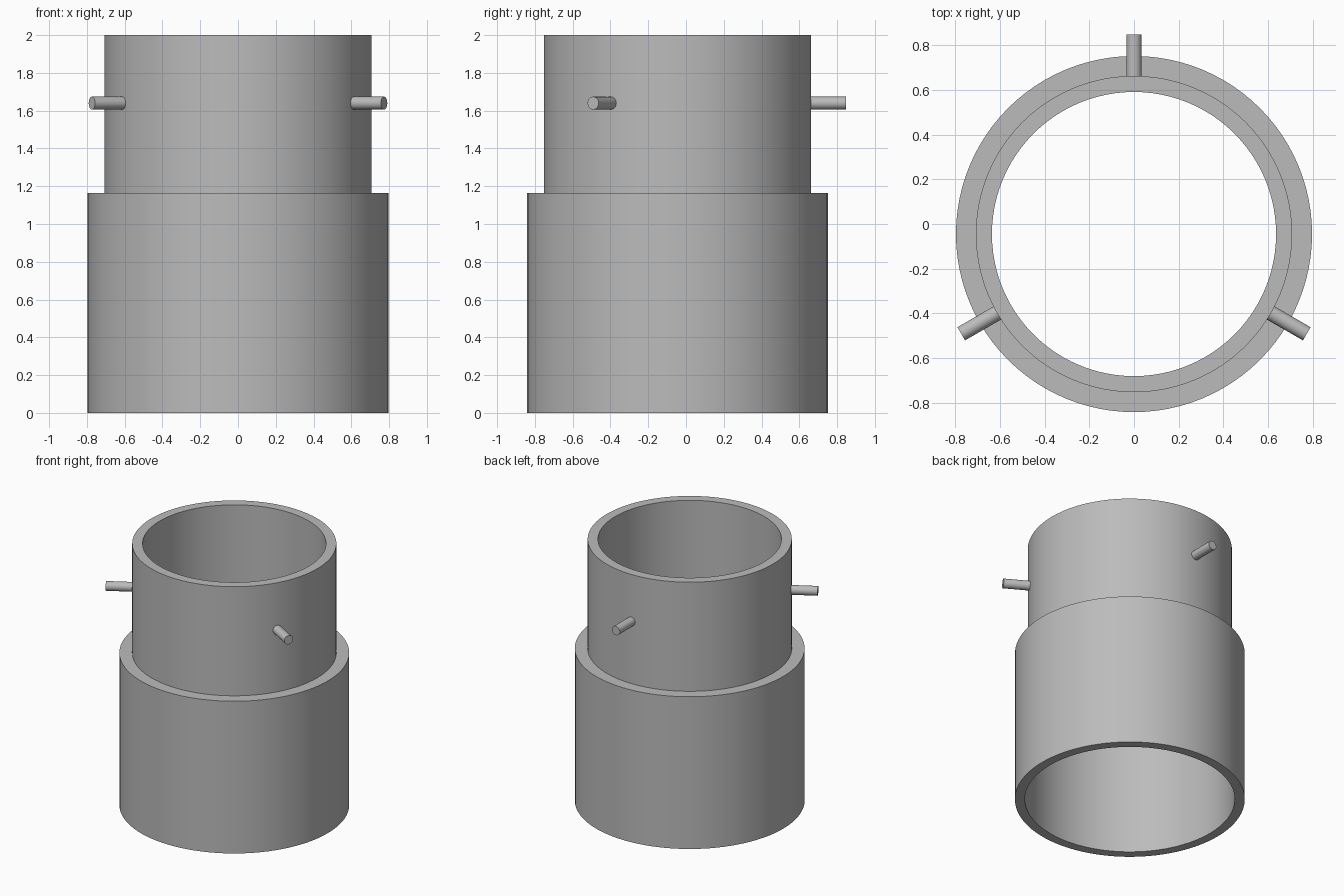
import bpy
import math
from mathutils import Vector

cube = bpy.data.objects.get("Cube")
if cube:
    bpy.data.objects.remove(cube, do_unlink=True)

CENTRE = Vector((0, -0.045, 0))
SEGMENTS = 96

grey = bpy.data.materials.new("plain grey")
grey.use_nodes = True
colour = (0.5, 0.5, 0.5, 1)
grey.diffuse_color = colour
grey.node_tree.nodes["Principled BSDF"].inputs["Base Color"].default_value = colour


def finish(obj, name):
    obj.name = name
    obj.data.materials.append(grey)
    bpy.ops.object.select_all(action='DESELECT')
    obj.select_set(True)
    bpy.context.view_layer.objects.active = obj
    bpy.ops.object.shade_smooth_by_angle(angle=math.radians(30))


def lathe(name, profile):
    """Revolve a closed (radius, height) profile, listed anticlockwise."""
    n = len(profile)
    verts, faces = [], []
    for s in range(SEGMENTS):
        a = math.tau * s / SEGMENTS
        verts += [CENTRE + Vector((r * math.cos(a), r * math.sin(a), z)) for r, z in profile]
        t = (s + 1) % SEGMENTS
        for i in range(n):
            j = (i + 1) % n
            faces.append((s * n + i, t * n + i, t * n + j, s * n + j))
    mesh = bpy.data.meshes.new(name)
    mesh.from_pydata(verts, [], faces)
    obj = bpy.data.objects.new(name, mesh)
    bpy.context.collection.objects.link(obj)
    finish(obj, name)


# Hollow stepped sleeve: wide lower socket, shoulder, narrower collar
lathe("stepped_sleeve", [
    (0.728, 0), (0.797, 0), (0.797, 1.165), (0.708, 1.165),
    (0.708, 2), (0.636, 2), (0.636, 1.09), (0.728, 1.09)])

# Three radial pins around the collar
INNER, OUTER = 0.69, 0.893
for name, degrees in (("back_pin", 90), ("front_right_pin", 210), ("front_left_pin", 330)):
    a = math.radians(degrees)
    direction = Vector((math.cos(a), math.sin(a), 0))
    middle = CENTRE + direction * (INNER + OUTER) / 2 + Vector((0, 0, 1.64))
    bpy.ops.mesh.primitive_cylinder_add(
        vertices=32, radius=0.034, depth=OUTER - INNER,
        location=middle, rotation=(0, math.pi / 2, a))
    finish(bpy.context.object, name)
